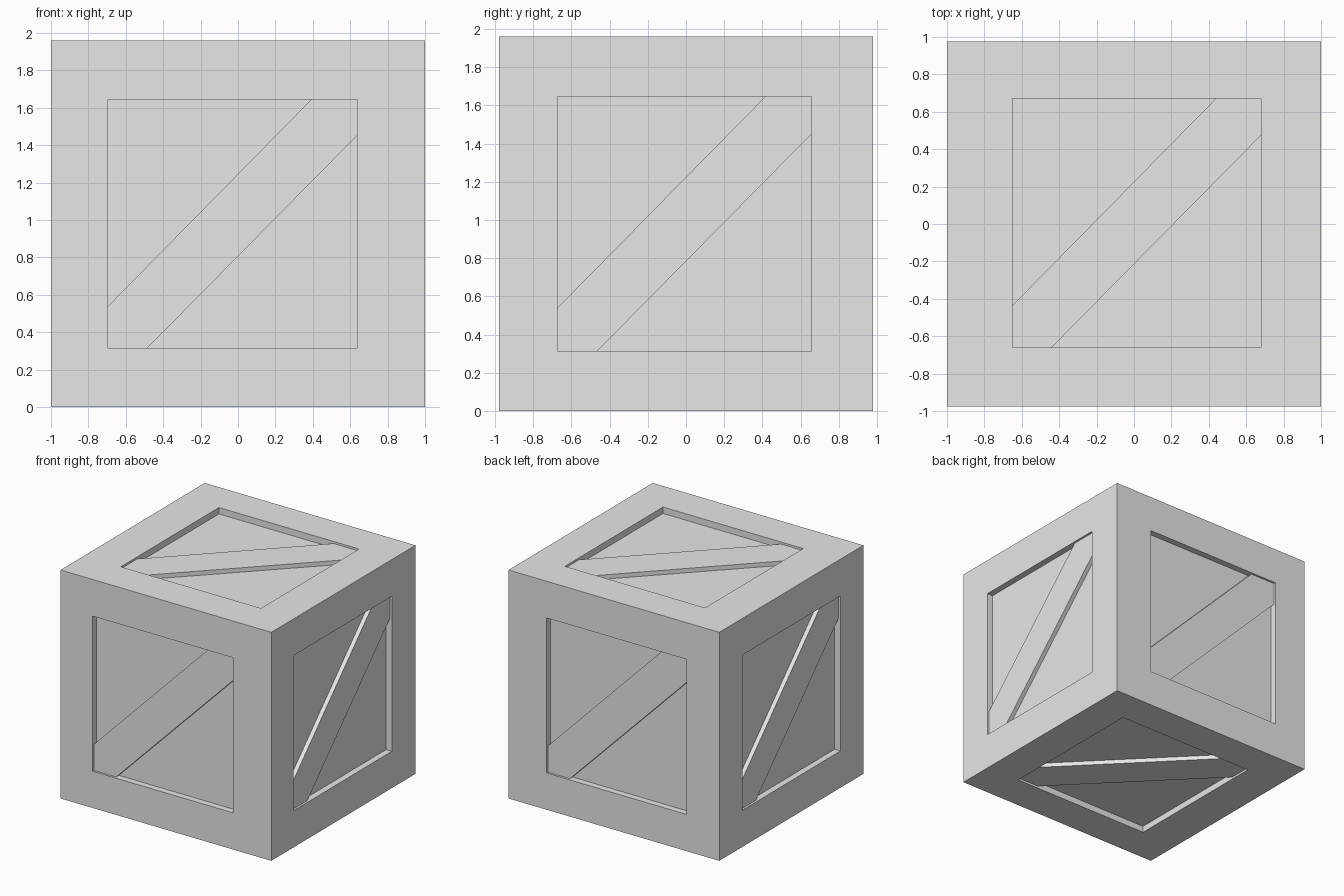
import bpy
import bmesh
from mathutils import Vector

cube = bpy.data.objects.get("Cube")
if cube:
    bpy.data.objects.remove(cube, do_unlink=True)

grey = bpy.data.materials.new("light_grey")
grey.use_nodes = True
grey.diffuse_color = (0.8, 0.8, 0.8, 1)
grey.node_tree.nodes["Principled BSDF"].inputs["Base Color"].default_value = (0.8, 0.8, 0.8, 1)

HALF = Vector((1.0, 0.977, 0.98))   # half size of the crate
CENTRE = Vector((0, 0, HALF.z))
OPEN = 0.665                        # half size of each square recess
DEPTH = 0.055                       # recess depth of the panels
BRACE_DROP = 0.018                  # braces sit a little below the frame

X, Y, Z = Vector((1, 0, 0)), Vector((0, 1, 0)), Vector((0, 0, 1))
# name, right axis, up axis, recess offset along those axes
SIDES = [
    ("front", X, Z, -0.03, 0),
    ("back", -X, Z, 0.025, 0),
    ("left", Y, Z, -0.008, 0),
    ("right", -Y, Z, 0.0, 0),
    ("top", X, Y, 0.015, 0.005),
    ("bottom", -X, Y, -0.015, 0.005),
]


def extent(axis):
    return sum(abs(a) * h for a, h in zip(axis, HALF))


def make_object(name, bm):
    bmesh.ops.remove_doubles(bm, verts=bm.verts, dist=0.0001)
    bmesh.ops.recalc_face_normals(bm, faces=bm.faces)
    mesh = bpy.data.meshes.new(name)
    bm.to_mesh(mesh)
    bm.free()
    mesh.materials.append(grey)
    obj = bpy.data.objects.new(name, mesh)
    bpy.context.collection.objects.link(obj)


def place(u, v, points, drop):
    n = u.cross(v)
    return [CENTRE + u * a + v * b + n * (extent(n) - drop) for a, b in points]


def rectangle(cu, cv, hu, hv):
    return [(cu - hu, cv - hv), (cu + hu, cv - hv), (cu + hu, cv + hv), (cu - hu, cv + hv)]


def bridge(bm, ring_a, ring_b):
    for i in range(len(ring_a)):
        j = (i + 1) % len(ring_a)
        bm.faces.new((ring_a[i], ring_a[j], ring_b[j], ring_b[i]))


# Crate shell: a frame, recess walls and sunken panel on every side
shell = bmesh.new()
for name, u, v, cu, cv in SIDES:
    opening = rectangle(cu, cv, OPEN, OPEN)
    outer, rim, panel = [
        [shell.verts.new(p) for p in place(u, v, pts, drop)]
        for pts, drop in ((rectangle(0, 0, extent(u), extent(v)), 0),
                          (opening, 0), (opening, DEPTH))
    ]
    bridge(shell, outer, rim)
    bridge(shell, rim, panel)
    shell.faces.new(panel)
make_object("crate_shell", shell)

# Diagonal braces, trimmed to the recess corners
for name, u, v, cu, cv in SIDES:
    h = OPEN
    outline = [(-h, -h), (-h + 0.21, -h), (h, h - 0.195),
               (h, h), (h - 0.243, h), (-h, -h + 0.225)]
    outline = [(a + cu, b + cv) for a, b in outline]
    bm = bmesh.new()
    face, base = [[bm.verts.new(p) for p in place(u, v, outline, drop)]
                  for drop in (BRACE_DROP, DEPTH)]
    bm.faces.new(face)
    bm.faces.new(base[::-1])
    bridge(bm, face, base)
    make_object(name + "_brace", bm)
